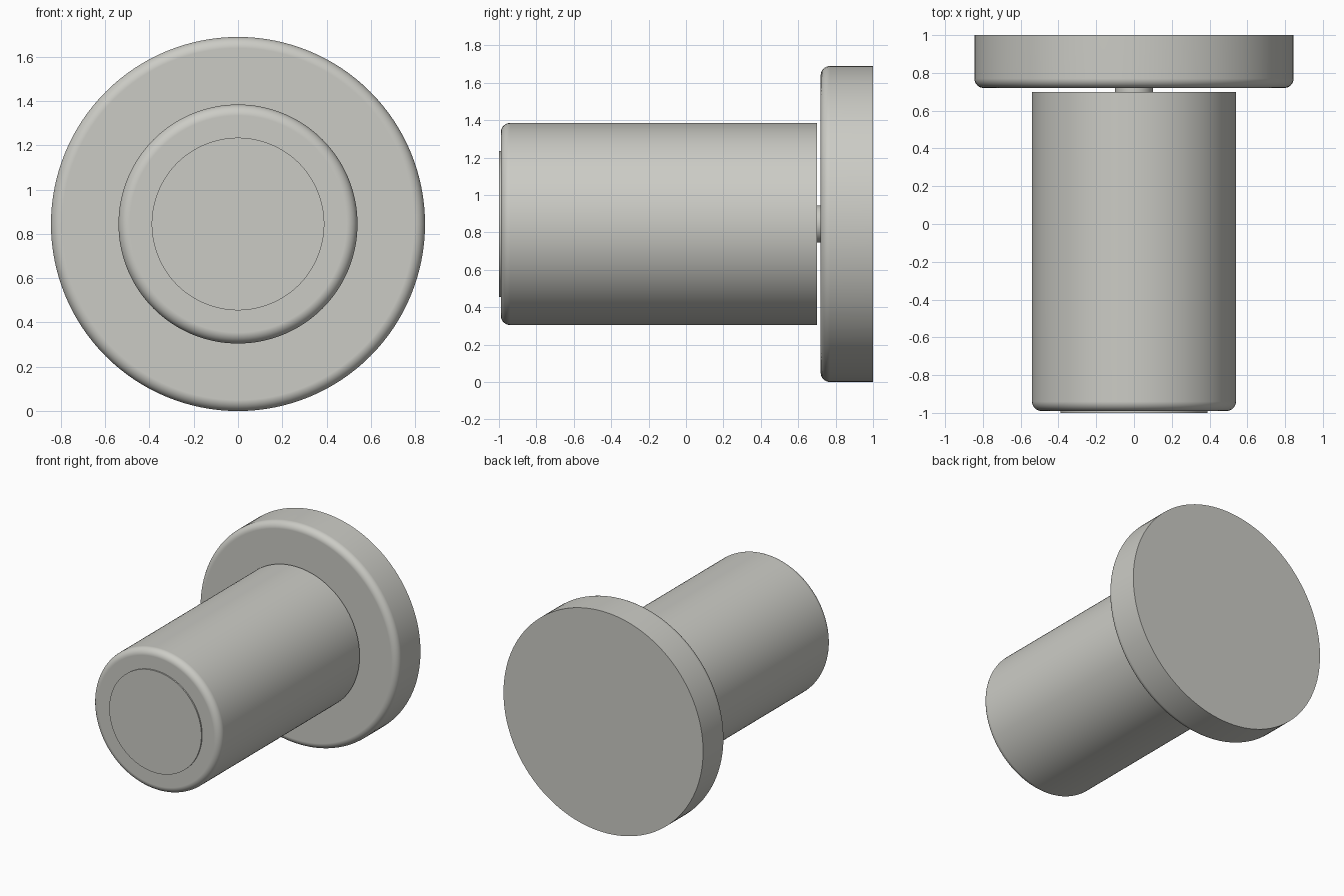
import bpy
import bmesh
from math import radians
from mathutils import Matrix

cube = bpy.data.objects.get("Cube")
if cube:
    bpy.data.objects.remove(cube, do_unlink=True)

AXIS_Z = 0.845

# Single grey finish
grey = bpy.data.materials.new("light_grey")
colour = (0.6, 0.6, 0.56, 1)
grey.use_nodes = True
grey.diffuse_color = colour
grey.node_tree.nodes["Principled BSDF"].inputs["Base Color"].default_value = colour


def disc(name, radius, front, back, fillet=0):
    """Cylinder lying along y, with an optional rounded front rim."""
    depth = back - front
    bm = bmesh.new()
    bmesh.ops.create_cone(bm, cap_ends=True, segments=128,
                          radius1=radius, radius2=radius, depth=depth)
    if fillet:
        rim = [e for e in bm.edges if all(v.co.z > 0 for v in e.verts)]
        bmesh.ops.bevel(bm, geom=rim, offset=fillet, segments=8,
                        profile=0.5, affect='EDGES')
    bm.transform(Matrix.Translation((0, (front + back) / 2, AXIS_Z))
                 @ Matrix.Rotation(radians(90), 4, 'X'))
    mesh = bpy.data.meshes.new(name)
    bm.to_mesh(mesh)
    bm.free()
    mesh.materials.append(grey)
    obj = bpy.data.objects.new(name, mesh)
    bpy.context.collection.objects.link(obj)
    # Smooth shading with crisp rims and flat caps
    bpy.ops.object.select_all(action='DESELECT')
    obj.select_set(True)
    bpy.context.view_layer.objects.active = obj
    bpy.ops.object.shade_smooth_by_angle(angle=radians(30))
    normals = obj.modifiers.new("flat_caps", 'WEIGHTED_NORMAL')
    normals.keep_sharp = True
    return obj


# Wide mounting plate, connecting stem, main barrel and front cap
disc("base_flange", 0.845, 0.72, 1.0, 0.05)
disc("stem", 0.1, 0.65, 0.75)
disc("barrel", 0.54, -0.99, 0.70, 0.05)
disc("front_cap", 0.39, -1.0, -0.95)
